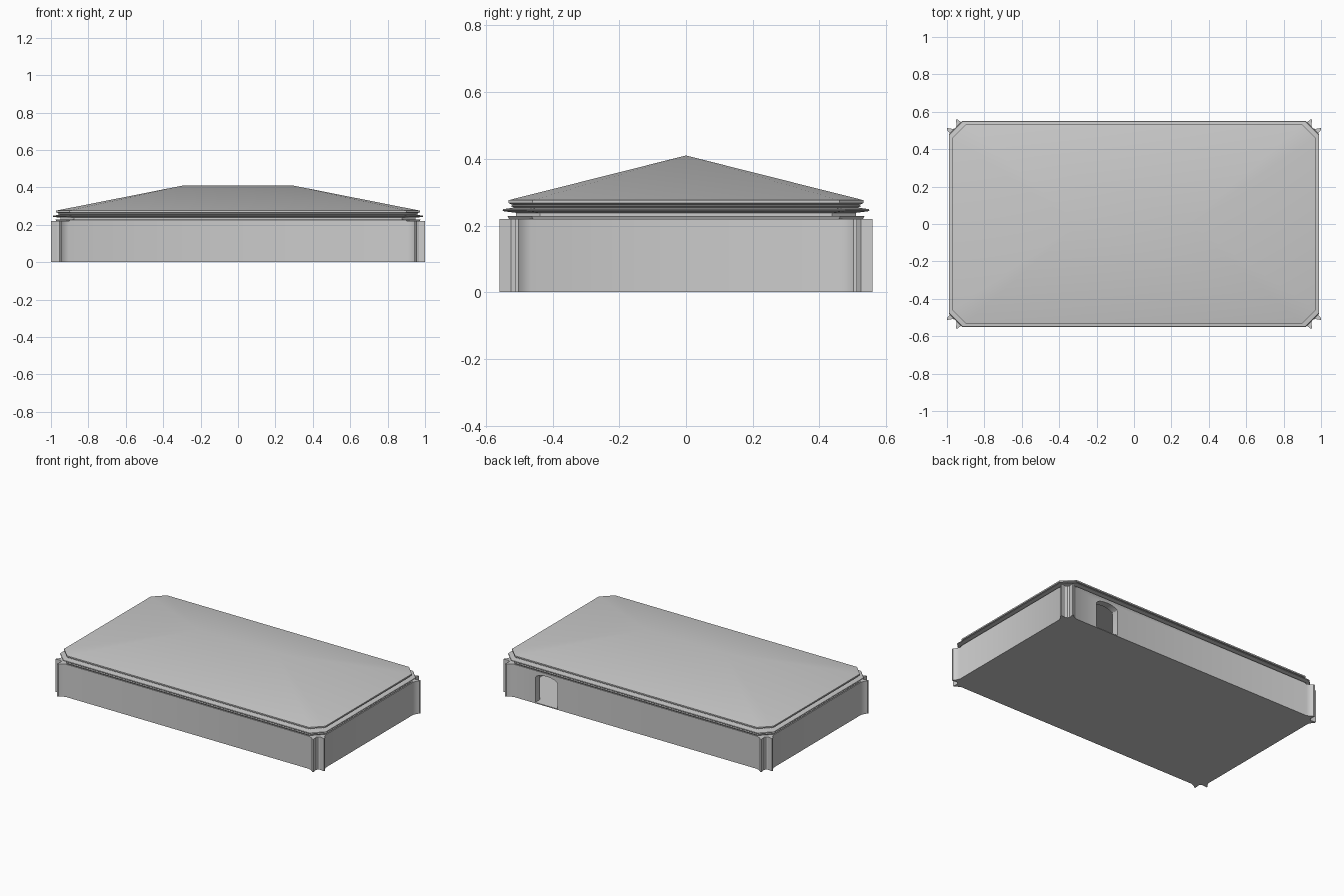
import bpy, bmesh, math

if "Cube" in bpy.data.objects:
    bpy.data.objects.remove(bpy.data.objects["Cube"])


def make_object(name, bm):
    bmesh.ops.remove_doubles(bm, verts=bm.verts, dist=1e-5)
    bmesh.ops.recalc_face_normals(bm, faces=bm.faces)
    me = bpy.data.meshes.new(name)
    bm.to_mesh(me)
    bm.free()
    ob = bpy.data.objects.new(name, me)
    bpy.context.collection.objects.link(ob)
    return ob


def loft(bm, rings):
    loops = [[bm.verts.new(p) for p in ring] for ring in rings]
    for a, b in zip(loops, loops[1:]):
        for i in range(len(a)):
            j = (i + 1) % len(a)
            bm.faces.new((a[i], a[j], b[j], b[i]))
    return loops


def prism(name, bottom, top):
    bm = bmesh.new()
    lo, hi = loft(bm, [bottom, top])
    bm.faces.new(lo)
    bm.faces.new(hi)
    return make_object(name, bm)


def mirror4(quarter):
    """Mirror a +x +y corner profile into a closed outline."""
    q = quarter
    return ([(x, y) for x, y in q] + [(x, -y) for x, y in reversed(q)]
            + [(-x, -y) for x, y in q] + [(-x, y) for x, y in reversed(q)])


def octagon(d, z, cut=0.072):
    X, Y = 0.97 + d, 0.53 + d
    return [(x, y, z) for x, y in mirror4([(X - cut, Y), (X, Y - cut)])]


def smooth(ob):
    bpy.ops.object.select_all(action='DESELECT')
    ob.select_set(True)
    bpy.context.view_layer.objects.active = ob
    bpy.ops.object.shade_smooth_by_angle(angle=math.radians(30))


def cut(ob, cutter):
    mod = ob.modifiers.new("cut", 'BOOLEAN')
    mod.operation = 'DIFFERENCE'
    mod.solver = 'EXACT'
    mod.object = cutter
    bpy.context.view_layer.objects.active = ob
    bpy.ops.object.modifier_apply(modifier=mod.name)
    bpy.data.objects.remove(cutter)


# Walls with a pair of flared fins and a notch at each corner
corner = [(0.905, 0.537), (0.93, 0.548), (0.943, 0.56), (0.953, 0.56),
          (0.948, 0.525), (0.955, 0.513), (0.967, 0.508),
          (1.0, 0.513), (1.0, 0.503), (0.988, 0.49), (0.977, 0.465)]
outline = mirror4(corner)
walls = prism("walls", [(x, y, 0) for x, y in outline],
              [(x, y, 0.22) for x, y in outline])

# Hollow room, open under the roof
cut(walls, prism("room_cutter", octagon(-0.04, 0.006), octagon(-0.04, 0.3)))

# Arched doorway in the back wall
cx, hw, spring, rise = 0.662, 0.083, 0.17, 0.032
arch = [(cx - hw, 0.006), (cx + hw, 0.006)]
for i in range(9):
    a = math.pi * i / 8
    arch.append((cx + hw * math.cos(a), spring + rise * math.sin(a)))
cut(walls, prism("door_cutter", [(x, 0.44, z) for x, z in arch],
                 [(x, 0.6, z) for x, z in arch]))
smooth(walls)

# Stepped cornice
bm = bmesh.new()
steps = [(0.0, 0.218), (0.005, 0.228), (-0.02, 0.229), (-0.02, 0.238),
         (0.018, 0.243), (0.02, 0.246), (0.018, 0.249), (-0.015, 0.254),
         (-0.005, 0.258), (-0.015, 0.266)]
loops = loft(bm, [octagon(d, z) for d, z in steps])
bm.faces.new(loops[0])
bm.faces.new(loops[-1])
smooth(make_object("cornice", bm))

# Hipped roof with clipped corners
bm = bmesh.new()
loops = loft(bm, [octagon(-0.01, 0.262), octagon(0.002, 0.267), octagon(0.002, 0.276)])
bm.faces.new(loops[0])
eave = loops[-1]
right = bm.verts.new((0.295, 0, 0.41))
left = bm.verts.new((-0.295, 0, 0.41))
for i in range(8):
    a, b = eave[i], eave[(i + 1) % 8]
    ends = [right if v.co.x > 0 else left for v in (a, b)]
    if ends[0] is ends[1]:
        bm.faces.new((a, b, ends[0]))
    else:
        bm.faces.new((a, b, ends[1], ends[0]))
smooth(make_object("roof", bm))
